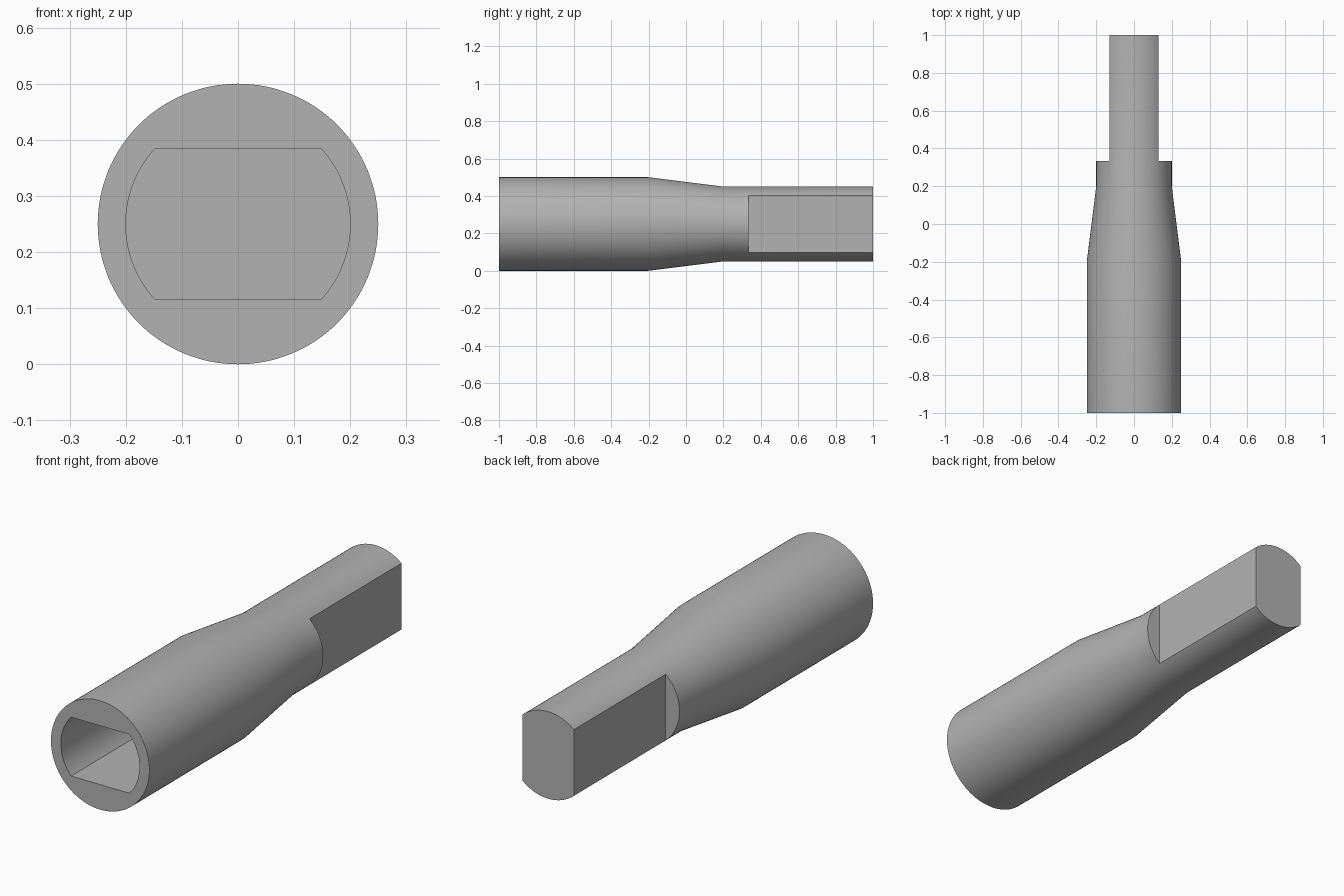
import bpy, bmesh, math

cube = bpy.data.objects.get("Cube")
if cube:
    bpy.data.objects.remove(cube)

AXIS_Z = 0.25
SEGMENTS = 128

steel = bpy.data.materials.new("grey steel")
steel.use_nodes = True
colour = (0.45, 0.45, 0.45, 1)
steel.diffuse_color = colour
steel.node_tree.nodes["Principled BSDF"].inputs["Base Color"].default_value = colour


def loft(name, rings):
    """Closed solid through matching rings of points."""
    bm = bmesh.new()
    loops = [[bm.verts.new(p) for p in ring] for ring in rings]
    for a, b in zip(loops, loops[1:]):
        for i in range(len(a)):
            j = (i + 1) % len(a)
            bm.faces.new((a[i], a[j], b[j], b[i]))
    bm.faces.new(loops[0])
    bm.faces.new(loops[-1])
    bmesh.ops.recalc_face_normals(bm, faces=bm.faces)
    mesh = bpy.data.meshes.new(name)
    bm.to_mesh(mesh)
    bm.free()
    mesh.materials.append(steel)
    obj = bpy.data.objects.new(name, mesh)
    bpy.context.collection.objects.link(obj)
    return obj


def circle(y, r):
    angles = [math.tau * i / SEGMENTS for i in range(SEGMENTS)]
    return [(r * math.cos(a), y, AXIS_Z + r * math.sin(a)) for a in angles]


def double_flat(y, r, half_height):
    """Circle outline with a flat above and below."""
    limit = math.asin(half_height / r)
    steps = 32
    arc = [limit * (2 * i / steps - 1) for i in range(steps + 1)]
    angles = arc + [a + math.pi for a in arc]
    return [(r * math.cos(a), y, AXIS_Z + r * math.sin(a)) for a in angles]


def box(x0, x1, y0, y1):
    corners = [(x0, -0.1), (x1, -0.1), (x1, 0.6), (x0, 0.6)]
    return [[(x, y, z) for x, z in corners] for y in (y0, y1)]


# Turned body: thick sleeve, taper, slim shank
body = loft("extension_shaft", [circle(y, r) for y, r in
            [(-1, 0.25), (-0.2, 0.25), (0.2, 0.2), (1, 0.2)]])

# Cutters: socket in the front, a flat on each side of the tang
cutters = [loft("socket_cutter", [double_flat(y, 0.2, 0.135) for y in (-1.1, -0.33)])]
for side, name in ((1, "left_flat_cutter"), (-1, "right_flat_cutter")):
    cutters.append(loft(name, box(side * 0.13, side * 0.4, 0.333, 1.1)))

for cutter in cutters:
    cutter.hide_render = True
    mod = body.modifiers.new(cutter.name, "BOOLEAN")
    mod.operation = "DIFFERENCE"
    mod.solver = "EXACT"
    mod.object = cutter

# Bake the cuts, then remove the cutters
bpy.context.view_layer.objects.active = body
body.select_set(True)
for mod in list(body.modifiers):
    bpy.ops.object.modifier_apply(modifier=mod.name)
for cutter in cutters:
    bpy.data.objects.remove(cutter)

bpy.ops.object.select_all(action="DESELECT")
body.select_set(True)
bpy.ops.object.shade_smooth_by_angle(angle=math.radians(30))
